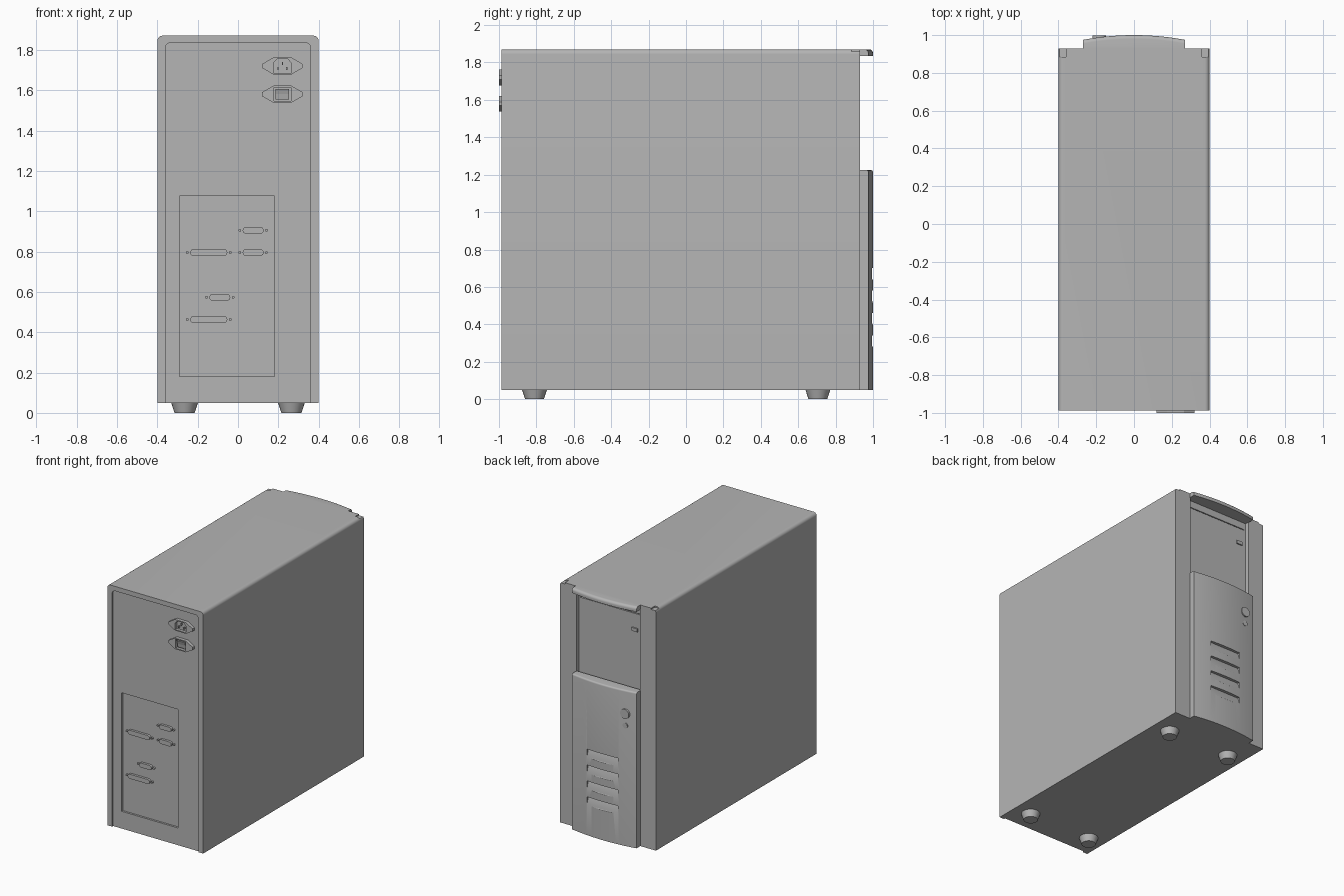
import bpy, bmesh, math

if "Cube" in bpy.data.objects:
    bpy.data.objects.remove(bpy.data.objects["Cube"])

PLACE = {'x': lambda p, d: (d, p[0], p[1]),
         'y': lambda p, d: (p[0], d, p[1]),
         'z': lambda p, d: (p[0], p[1], d)}

# Dark grey casing colour
grey = bpy.data.materials.new("casing_grey")
grey.diffuse_color = (0.46, 0.46, 0.46, 1)
grey.use_nodes = True
grey.node_tree.nodes["Principled BSDF"].inputs["Base Color"].default_value = grey.diffuse_color


def prism(name, pts, axis, a, b, bevel=0.0, segments=3, pick=None):
    """Extrude a closed 2D outline along an axis from a to b; round the picked edges."""
    bm = bmesh.new()
    lo = [bm.verts.new(PLACE[axis](p, a)) for p in pts]
    hi = [bm.verts.new(PLACE[axis](p, b)) for p in pts]
    bm.faces.new(lo)
    bm.faces.new(hi)
    for i in range(len(pts)):
        j = (i + 1) % len(pts)
        bm.faces.new((lo[i], lo[j], hi[j], hi[i]))
    bmesh.ops.recalc_face_normals(bm, faces=bm.faces[:])
    if bevel:
        edges = [e for e in bm.edges if all(pick(v.co) for v in e.verts)]
        bmesh.ops.bevel(bm, geom=edges, offset=bevel, segments=segments, profile=0.5, affect='EDGES')
    me = bpy.data.meshes.new(name)
    bm.to_mesh(me)
    bm.free()
    me.materials.append(grey)
    ob = bpy.data.objects.new(name, me)
    bpy.context.collection.objects.link(ob)
    return ob


def activate(ob):
    bpy.ops.object.select_all(action='DESELECT')
    ob.select_set(True)
    bpy.context.view_layer.objects.active = ob


def cut(ob, cutter):
    m = ob.modifiers.new("cut", 'BOOLEAN')
    m.operation, m.object, m.solver = 'DIFFERENCE', cutter, 'EXACT'
    activate(ob)
    bpy.ops.object.modifier_apply(modifier=m.name)
    bpy.data.objects.remove(cutter)


def smooth(ob):
    activate(ob)
    bpy.ops.object.shade_smooth_by_angle(angle=math.radians(35))


def rect(x0, x1, z0, z1):
    return [(x0, z0), (x1, z0), (x1, z1), (x0, z1)]


def circle(cx, cz, r, n=20):
    return [(cx + r * math.cos(2 * math.pi * i / n), cz + r * math.sin(2 * math.pi * i / n)) for i in range(n)]


def slot(cx, cz, half, r, n=8):
    """Rounded bar outline."""
    pts = []
    for side, start in ((1, -90), (-1, 90)):
        for i in range(n + 1):
            t = math.radians(start + 180 * i / n)
            pts.append((cx + side * (half - r) + r * math.cos(t), cz + r * math.sin(t)))
    return pts


def arch(w, top, r, bottom, n=6):
    """Rectangle with rounded upper corners."""
    pts = [(-w, bottom), (w, bottom)]
    for cx, start in ((w - r, 0), (-w + r, 90)):
        for i in range(n + 1):
            t = math.radians(start + 90 * i / n)
            pts.append((cx + r * math.cos(t), top - r + r * math.sin(t)))
    return pts


def bowed(w, back, n=24):
    """Plan outline of the curved front parts."""
    front = [(w - 2 * w * i / n, 1.0 - 0.025 * (1 - 2 * i / n) ** 2) for i in range(n + 1)]
    return [(-w, back), (w, back)] + front


# Case with rear recesses and front drive bay
case = prism("case", arch(0.4, 1.87, 0.025, 0.05), 'y', -0.987, 0.93)
cut(case, prism("rear_cut", arch(0.36, 1.835, 0.025, 0.0), 'y', -1.1, -0.975))
cut(case, prism("plate_cut", rect(-0.29, 0.18, 0.18, 1.075), 'y', -1.1, -0.96))
cut(case, prism("bay_cut", rect(-0.265, 0.265, 1.15, 1.835), 'y', 0.90, 1.1))
cut(case, prism("groove_cut", rect(-0.25, 0.25, 1.777, 1.783), 'y', 0.89, 1.1))
# Notches at the top front corners
for x0, x1 in ((-0.5, -0.36), (0.36, 0.5)):
    cut(case, prism("notch_cut", rect(x0, x1, 1.86, 1.95), 'y', 0.885, 1.1))
smooth(case)

# Bay eject button
prism("eject_button", rect(-0.23, -0.18, 1.645, 1.67), 'y', 0.89, 0.91)

# Bowed top visor and lower door with louvers
smooth(prism("top_visor", bowed(0.27, 0.925), 'z', 1.835, 1.87, 0.02, 5, lambda c: c.y > 0.95 and c.z > 1.86))
door = prism("front_door", bowed(0.27, 0.92), 'z', 0.05, 1.225, 0.012, 4, lambda c: c.y > 0.95 and c.z > 1.2)
for i in range(4):
    z = 0.70 - 0.12 * i
    cut(door, prism("louver_cut", [(0.977, z), (1.02, z), (1.02, z - 0.09), (0.997, z - 0.06)], 'x', -0.13, 0.13))
smooth(door)

# Power and reset buttons
smooth(prism("power_button", circle(-0.185, 1.05, 0.036, 28), 'y', 0.97, 0.999))
smooth(prism("reset_button", circle(-0.185, 0.96, 0.02, 24), 'y', 0.97, 0.993))

# Mains inlet and switch on the rear
flange = [(0.1, -0.01), (0.1, 0.01), (0.045, 0.042), (-0.045, 0.042), (-0.1, 0.01), (-0.1, -0.01), (-0.045, -0.042), (0.045, -0.042)]
pocket = [(-0.045, -0.034), (0.045, -0.034), (0.045, 0.014), (0.027, 0.034), (-0.027, 0.034), (-0.045, 0.014)]
CX = 0.22


def at(pts, cz):
    return [(CX + x, cz + z) for x, z in pts]


inlet = prism("power_inlet", at(flange, 1.72), 'y', -1.0, -0.97)
cut(inlet, prism("inlet_cut", at(pocket, 1.72), 'y', -1.1, -0.978))
for i, (x, z) in enumerate(((-0.022, -0.012), (0.022, -0.012), (0, 0.012))):
    prism(f"inlet_pin_{i + 1}", at(rect(x - 0.003, x + 0.003, z - 0.007, z + 0.007), 1.72), 'y', -0.996, -0.976)

switch = prism("switch_plate", at(flange, 1.58), 'y', -1.0, -0.97)
cut(switch, prism("switch_cut", at(rect(-0.042, 0.042, -0.034, 0.034), 1.58), 'y', -1.1, -0.978))
prism("switch_rocker", [(-0.998, 1.607), (-0.99, 1.58), (-0.986, 1.553), (-0.976, 1.553), (-0.976, 1.607)], 'x', CX - 0.034, CX + 0.034)

# Rear port connectors with their screws
ports = [(0.075, 0.905, 0.052), (0.075, 0.795, 0.052), (-0.145, 0.795, 0.092), (-0.09, 0.573, 0.052), (-0.145, 0.463, 0.092)]
for i, (x, z, half) in enumerate(ports):
    port = prism(f"port_{i + 1}", slot(x, z, half, 0.017), 'y', -0.978, -0.955)
    smooth(port)
    for s, side in ((-1, "left"), (1, "right")):
        smooth(prism(f"port_{i + 1}_{side}_screw", circle(x + s * (half + 0.014), z, 0.007, 12), 'y', -0.974, -0.955))

# Tapered feet
for x in (-0.265, 0.265):
    for y in (-0.81, 0.705):
        bpy.ops.mesh.primitive_cone_add(vertices=24, radius1=0.05, radius2=0.067, depth=0.052, location=(x, y, 0.026))
        foot = bpy.context.object
        foot.name = ("front" if y < 0 else "rear") + ("_left" if x < 0 else "_right") + "_foot"
        foot.data.materials.append(grey)
        smooth(foot)
